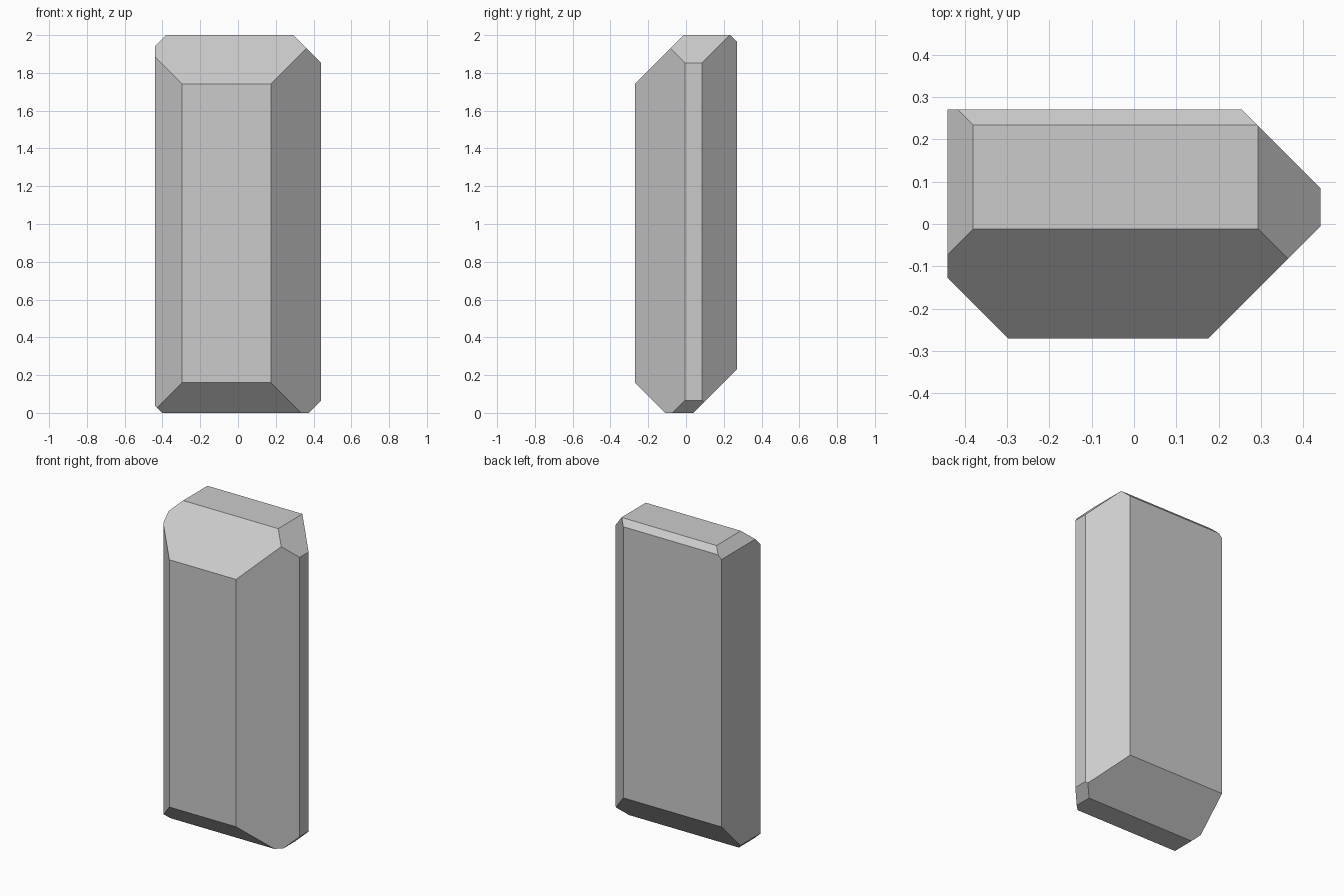
import bpy, bmesh
from mathutils import Vector

if "Cube" in bpy.data.objects:
    bpy.data.objects.remove(bpy.data.objects["Cube"])

HALF_X, HALF_Y, HEIGHT = 0.44, 0.27, 2.0

# 45 degree facets: (normal, offset) of each slanted cutting plane
FACETS = [
    ((1, -1, 0), 0.445), ((-1, -1, 0), 0.567), ((1, 1, 0), 0.525),   # upright edges
    ((0, -1, 1), 2.012), ((0, 1, 1), 2.234),                         # top front, back
    ((1, 0, 1), 2.293), ((-1, 0, 1), 2.38),                          # top right, left
    ((0, -1, -1), 0.11), ((0, 1, -1), 0.04),                         # bottom front, back
    ((1, 0, -1), 0.374), ((-1, 0, -1), 0.402),                       # bottom right, left
]


def cut(bm, normal, offset):
    """Slice off everything beyond the plane and cap the opening."""
    n = Vector(normal)
    res = bmesh.ops.bisect_plane(
        bm, geom=bm.verts[:] + bm.edges[:] + bm.faces[:], dist=1e-5,
        plane_co=n * offset / n.length_squared, plane_no=n, clear_outer=True)
    rim = [e for e in res["geom_cut"] if isinstance(e, bmesh.types.BMEdge)]
    bmesh.ops.edgenet_fill(bm, edges=rim)


# Block standing on the ground
bm = bmesh.new()
bmesh.ops.create_cube(bm, size=1)
bmesh.ops.scale(bm, vec=(2 * HALF_X, 2 * HALF_Y, HEIGHT), verts=bm.verts)
bmesh.ops.translate(bm, vec=(0, 0, HEIGHT / 2), verts=bm.verts)

# Cut the crystal facets
for normal, offset in FACETS:
    cut(bm, normal, offset)
bmesh.ops.recalc_face_normals(bm, faces=bm.faces)

mesh = bpy.data.meshes.new("faceted_stone")
bm.to_mesh(mesh)
bm.free()
stone = bpy.data.objects.new("faceted_stone", mesh)
bpy.context.collection.objects.link(stone)
